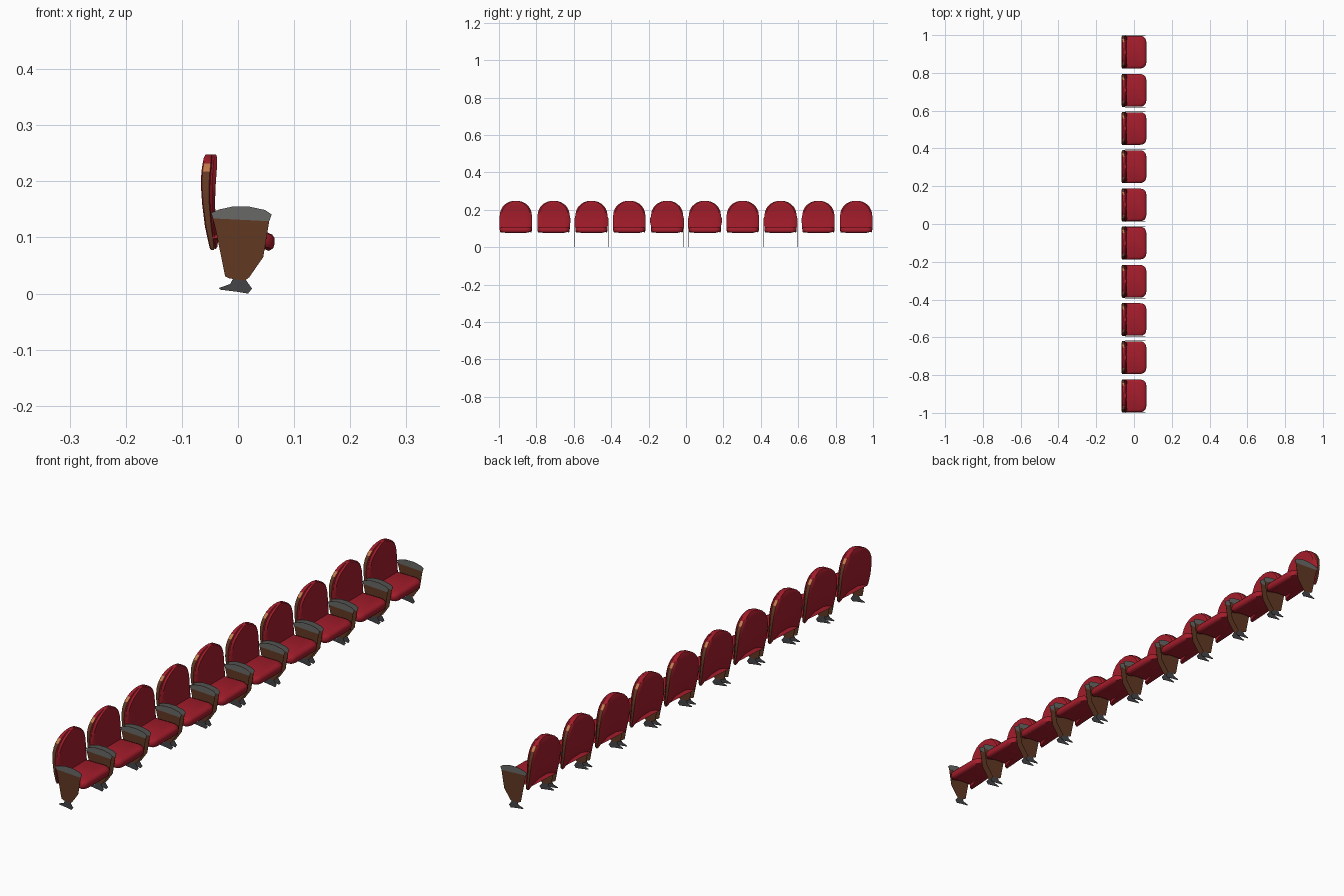
import bpy, bmesh, math

if "Cube" in bpy.data.objects:
    bpy.data.objects.remove(bpy.data.objects["Cube"])

PITCH, COUNT = 0.2022, 10


def material(name, rgb):
    m = bpy.data.materials.new(name)
    m.diffuse_color = (*rgb, 1)
    m.use_nodes = True
    m.node_tree.nodes["Principled BSDF"].inputs["Base Color"].default_value = m.diffuse_color
    return m


RED = material("red fabric", (0.37, 0.012, 0.024))
BROWN = material("brown wood", (0.12, 0.04, 0.016))
ORANGE = material("light wood", (0.55, 0.2, 0.075))
GREY = material("grey armrest", (0.14, 0.14, 0.135))
DARK = material("dark metal", (0.06, 0.06, 0.065))


def loft(name, rings, mats, rule=None, angle=35):
    """Skin a stack of equal-length rings and cap both ends."""
    bm = bmesh.new()
    vr = [[bm.verts.new(p) for p in r] for r in rings]
    n = len(vr[0])
    for a, b in zip(vr, vr[1:]):
        for i in range(n):
            j = (i + 1) % n
            bm.faces.new((a[i], a[j], b[j], b[i]))
    bm.faces.new(vr[0][::-1])
    bm.faces.new(vr[-1])
    bmesh.ops.recalc_face_normals(bm, faces=bm.faces)
    if rule:
        for f in bm.faces:
            f.material_index = rule(f)
    me = bpy.data.meshes.new(name)
    bm.to_mesh(me)
    bm.free()
    for m in mats:
        me.materials.append(m)
    if angle:
        me.shade_smooth()
        me.set_sharp_from_angle(angle=math.radians(angle))
    return me


def plate(name, outline, mat, thick):
    """Thin upright plate from an x,z outline."""
    rings = [[(x, y, z) for x, z in outline] for y in (-thick / 2, thick / 2)]
    return loft(name, rings, [mat], angle=0)


# Backrest: bent shell with arched top and bottom, wooden strips on its rear edges
back_rows = [  # z, half width, rear x, thickness
    (0.078, 0.082, -0.050, 0.013), (0.086, 0.0855, -0.052, 0.016),
    (0.12, 0.0875, -0.059, 0.020), (0.16, 0.0875, -0.064, 0.023),
    (0.19, 0.083, -0.066, 0.026), (0.205, 0.077, -0.066, 0.027),
    (0.218, 0.069, -0.065, 0.027), (0.232, 0.054, -0.063, 0.026),
    (0.242, 0.036, -0.061, 0.024), (0.248, 0.014, -0.058, 0.019)]
rings = []
for z, w, x, t in back_rows:
    half = [(x, 0.3 * w), (x, 0.65 * w), (x, w - 0.004), (x + 0.002, w),
            (x + 0.55 * t, w), (x + 0.63 * t, w - 0.006), (x + 0.75 * t, w - 0.001),
            (x + t, w - 0.009), (x + t, 0.65 * w), (x + t, 0.3 * w)]
    ring = half + [(a, -b) for a, b in half[::-1]]
    low = 0.024 * max(0, (0.12 - z) / 0.042)
    rings.append([(a, b, z + low * (1 - (b / w) ** 2)) for a, b in ring])


def back_colour(f):
    c = f.calc_center_median()
    ys = {round(abs(v.co.y), 5) for v in f.verts}
    widths = {round(r[1], 5) for r in back_rows}
    if c.z > 0.233 or not ys <= widths or abs(c.y) < 0.04:
        return 0
    return 2 if c.z > 0.22 else 1


backrest = loft("backrest", rings, [RED, BROWN, ORANGE], back_colour)


# Seat cushion: rounded plan, low front lip, underside rising to the rear
def seat_ring(z, d):
    x0, x1, w, r, s = -0.048 + d, 0.065 - d, 0.086 - d, 0.03, 5
    pts = [(x0, -w), (-0.01, -w), (0.015, -w)]
    for sy, a0 in ((-1, -90), (1, 0)):
        for k in range(s + 1):
            a = math.radians(a0 + 90 * k / s)
            pts.append((x1 - r + r * math.cos(a), sy * (w - r) + r * math.sin(a)))
    pts += [(0.015, w), (-0.01, w), (x0, w)]
    rise = 0.85 * max(0, 0.1 - z)
    return [(x, y, z + rise * min(1, max(0, (0.055 - x) / 0.05))) for x, y in pts]


cushion = loft("seat_cushion", [seat_ring(z, d) for z, d in
               ((0.076, 0.010), (0.081, 0.002), (0.088, 0.0), (0.099, 0.0),
                (0.105, 0.004), (0.109, 0.013))], [RED], angle=50)

# Side plates: wooden panel, armrest and foot
panel = plate("side_panel", [(-0.045, 0.134), (-0.040, 0.115), (-0.023, 0.031),
              (-0.015, 0.027), (0.012, 0.023), (0.020, 0.029), (0.045, 0.065),
              (0.056, 0.131)], BROWN, 0.001)
arm = plate("armrest", [(-0.045, 0.134), (-0.048, 0.144), (-0.033, 0.150),
            (-0.010, 0.155), (0.020, 0.155), (0.048, 0.149), (0.060, 0.141),
            (0.056, 0.129)], GREY, 0.0014)
foot = plate("foot", [(-0.008, 0.028), (-0.014, 0.017), (-0.034, 0.010),
             (-0.032, 0.007), (0.000, 0.003), (0.018, 0.000), (0.025, 0.009),
             (0.012, 0.027)], DARK, 0.001)


def place(name, mesh, y):
    ob = bpy.data.objects.new(name, mesh)
    ob.location = (0, y, 0)
    bpy.context.scene.collection.objects.link(ob)


# Row of seats, each with a plate on both sides
for i in range(COUNT):
    y = (i - (COUNT - 1) / 2) * PITCH
    place(f"backrest_{i + 1}", backrest, y)
    place(f"seat_cushion_{i + 1}", cushion, y)
    for side, s in (("left", -1), ("right", 1)):
        for label, mesh in (("side_panel", panel), ("armrest", arm), ("foot", foot)):
            place(f"{label}_{side}_{i + 1}", mesh, y + s * 0.0894)
